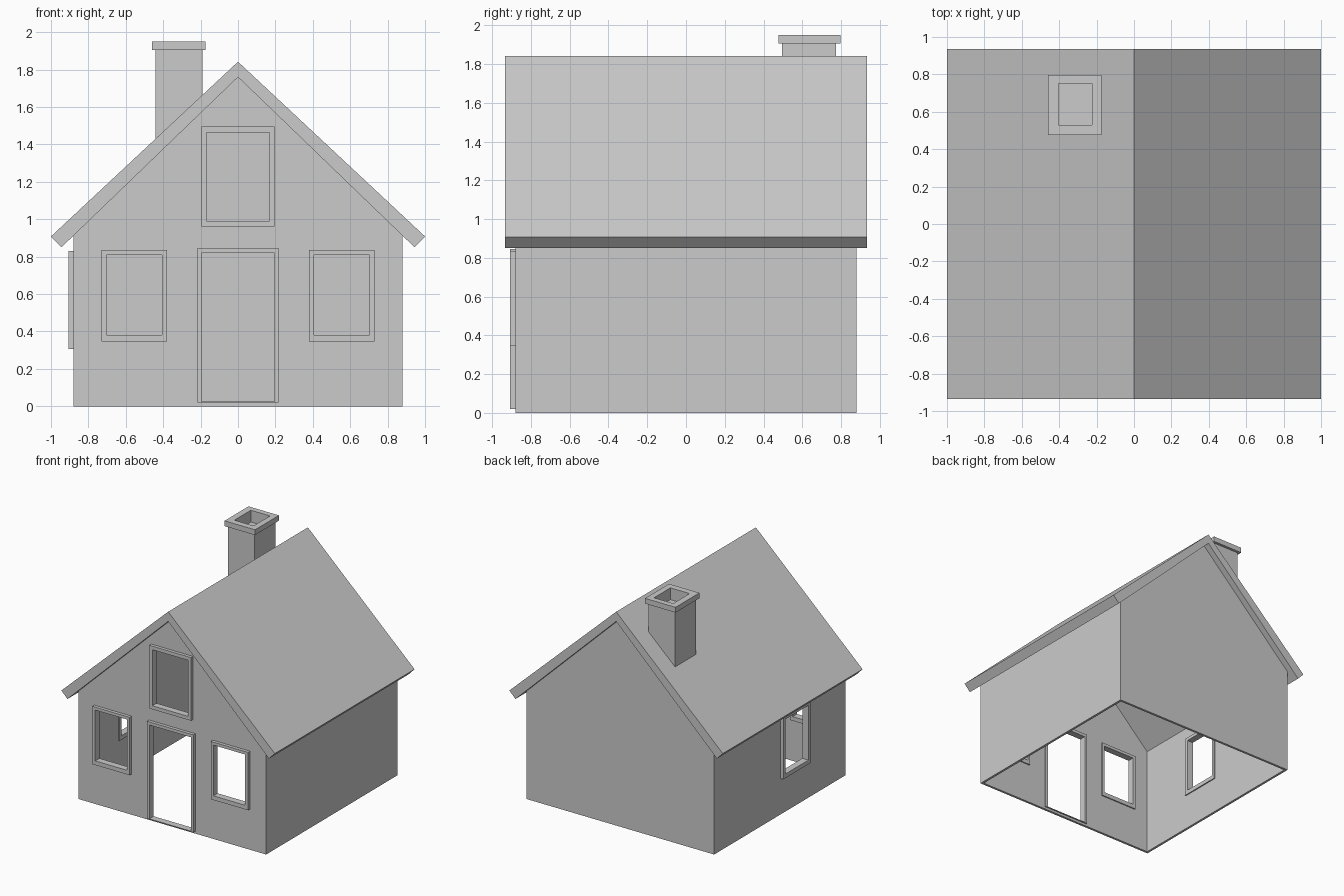
import bpy, bmesh
from mathutils import Vector

if "Cube" in bpy.data.objects:
    bpy.data.objects.remove(bpy.data.objects["Cube"])


def finish(name, bm):
    bmesh.ops.recalc_face_normals(bm, faces=bm.faces[:])
    me = bpy.data.meshes.new(name)
    bm.to_mesh(me)
    bm.free()
    ob = bpy.data.objects.new(name, me)
    bpy.context.collection.objects.link(ob)
    return ob


def prism(name, profile, y0, y1):
    """Extrude an (x, z) profile along y."""
    bm = bmesh.new()
    face = bm.faces.new([bm.verts.new((x, y0, z)) for x, z in profile])
    new = bmesh.ops.extrude_face_region(bm, geom=[face])["geom"]
    verts = [v for v in new if isinstance(v, bmesh.types.BMVert)]
    bmesh.ops.translate(bm, vec=Vector((0, y1 - y0, 0)), verts=verts)
    return finish(name, bm)


def rect(r):
    a0, a1, b0, b1 = r
    return [(a0, b0), (a1, b0), (a1, b1), (a0, b1)]


def box(name, x0, x1, y0, y1, z0, z1):
    return prism(name, rect((x0, x1, z0, z1)), y0, y1)


def ring(name, outer, inner, d0, d1, place):
    """Rectangular ring; place maps (a, b, depth) to xyz."""
    bm = bmesh.new()
    loops = [[bm.verts.new(place(a, b, d)) for a, b in rect(r)]
             for r, d in ((outer, d0), (outer, d1), (inner, d1), (inner, d0))]
    for k in range(4):
        p, q = loops[k], loops[(k + 1) % 4]
        for i in range(4):
            j = (i + 1) % 4
            bm.faces.new((p[i], p[j], q[j], q[i]))
    return finish(name, bm)


def cut(target, cutter):
    cutter.hide_render = True
    mod = target.modifiers.new("cut", "BOOLEAN")
    mod.operation, mod.solver, mod.object = "DIFFERENCE", "EXACT", cutter
    bpy.context.view_layer.objects.active = target
    bpy.ops.object.modifier_apply(modifier=mod.name)
    bpy.data.objects.remove(cutter)


# Roof: one folded slab with square-cut eaves
prism("roof", [(-1, .908), (0, 1.842), (1, .908), (.944, .85), (0, 1.76), (-.944, .85)],
      -.935, .935)

# Walls: gabled shell, open below
W, T = .88, .02
walls = prism("walls", [(-W, 0), (W, 0), (W, .916), (0, 1.765), (-W, .916)], -W, W)
cut(walls, box("cutter", -W + T, W - T, -W + T, W - T, -1, 3))


# Openings with frames that stand proud inside and outside
def front(a, b, d):
    return (a, -d, b)


def left(a, b, d):
    return (-d, a, b)


openings = [
    ("left_window_frame", (-.73, -.38, .345, .835), (-.703, -.405, .38, .81), front),
    ("right_window_frame", (.38, .73, .345, .835), (.405, .703, .38, .81), front),
    ("attic_window_frame", (-.195, .195, .96, 1.495), (-.168, .168, .99, 1.465), front),
    ("door_frame", (-.217, .217, .02, .846), (-.195, .195, .025, .82), front),
    ("side_window_frame", (-.37, -.007, .305, .83), (-.343, -.034, .34, .803), left),
]
for name, outer, inner, place in openings:
    a0, a1, b0, b1 = inner
    if place is front:
        cut(walls, box("cutter", a0, a1, -1, -.8, b0, b1))
    else:
        cut(walls, box("cutter", -1, -.8, a0, a1, b0, b1))
    ring(name, outer, inner, .85, .907, place)

# Chimney: shaft sloped to sit on the roof, with a shallow flue and a cap
shaft = prism("chimney_shaft", [(-.44, 1.40), (-.19, 1.634), (-.19, 1.906), (-.44, 1.906)],
              .495, .775)
cut(shaft, box("cutter", -.405, -.225, .53, .75, 1.85, 2.5))
ring("chimney_cap", (-.46, -.175, .477, .797), (-.405, -.225, .53, .75), 1.905, 1.95,
     lambda a, b, d: (a, b, d))
